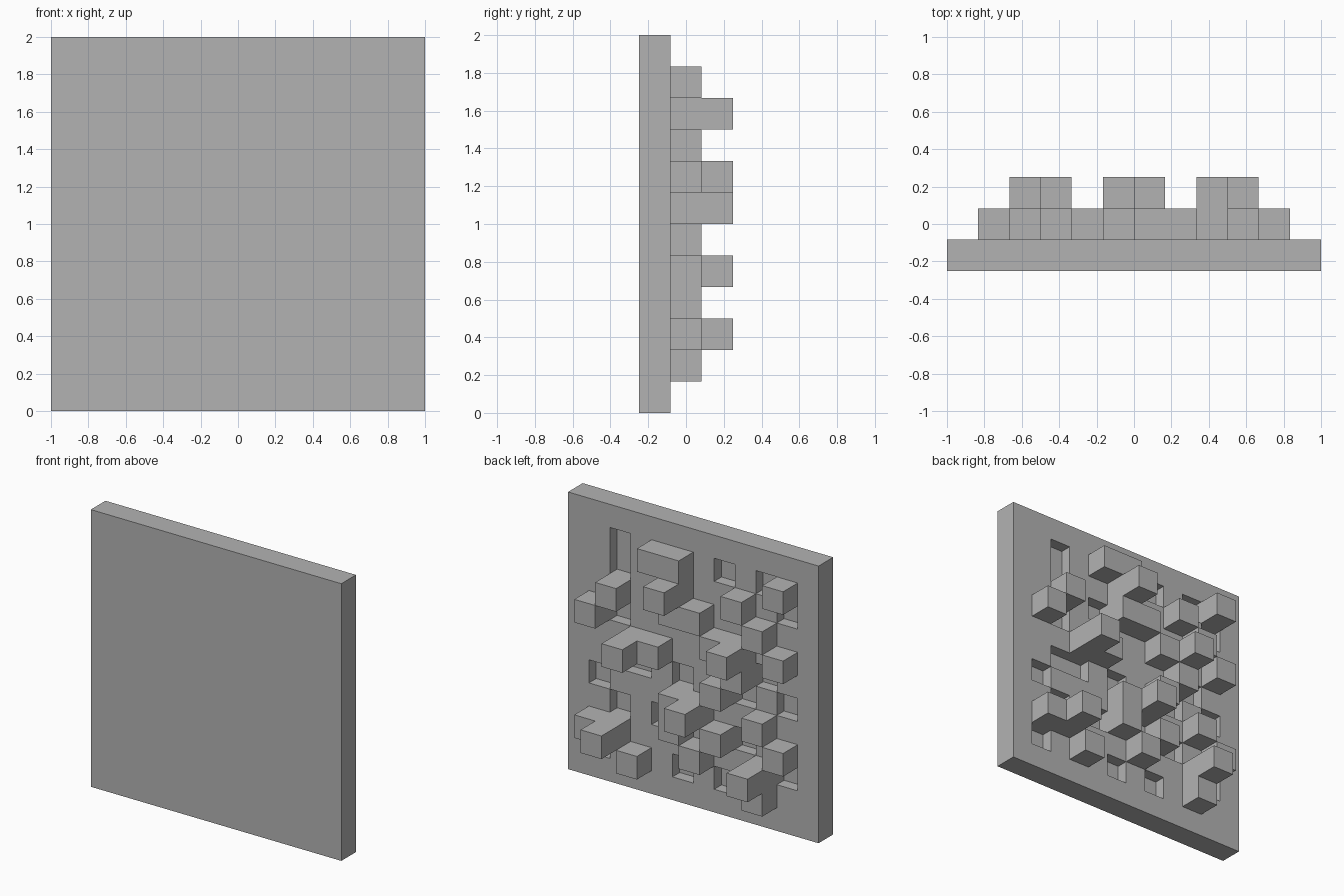
import bpy
import bmesh
from mathutils import Vector

cube = bpy.data.objects.get("Cube")
if cube:
    bpy.data.objects.remove(cube, do_unlink=True)

CELL = 1 / 6
FRONT = -1
HEIGHT = {"o": -0.5, ".": 0, "#": 1, "@": 2}
LEVELS = [-1, -0.5, 0, 1, 2]

# Relief plan seen from the back: o recess, # block, @ double block
PLAN = [
    "............",
    "..o.##.o.o#.",
    "..o..@..#.o.",
    "..#.o##..#..",
    ".#o....#@.#.",
    "...@#...#o..",
    "..oo.o.#o.o.",
    ".o...#@..#..",
    "..o.o#.#o.#.",
    ".#@...#..@o.",
    ".o.#.o.o.#..",
    "............",
]
N = len(PLAN)


def height(col, row):
    if 0 <= col < N and 0 <= row < N:
        return HEIGHT[PLAN[row][col]]
    return FRONT


def point(col, row, level):
    return Vector((1 - col * CELL, (level - 0.5) * CELL, 2 - row * CELL))


def add_face(bm, corners, outward):
    face = bm.faces.new([bm.verts.new(point(*c)) for c in corners])
    face.normal_update()
    if face.normal.dot(outward) < 0:
        face.normal_flip()


bm = bmesh.new()
for row in range(N):
    for col in range(N):
        h = height(col, row)
        ring = [(col, row), (col + 1, row), (col + 1, row + 1), (col, row + 1)]
        # Raised cap of this cell and the flat front behind it
        add_face(bm, [(c, r, h) for c, r in ring], Vector((0, 1, 0)))
        add_face(bm, [(c, r, FRONT) for c, r in ring], Vector((0, -1, 0)))
        # Walls down to each lower neighbour
        steps = [(0, -1), (1, 0), (0, 1), (-1, 0)]
        for side, (dc, dr) in enumerate(steps):
            low = height(col + dc, row + dr)
            a, b = ring[side], ring[(side + 1) % 4]
            for z0, z1 in zip(LEVELS, LEVELS[1:]):
                if z0 >= low and z1 <= h:
                    add_face(bm, [(*a, z0), (*b, z0), (*b, z1), (*a, z1)],
                             Vector((-dc, 0, -dr)))

bmesh.ops.remove_doubles(bm, verts=bm.verts, dist=0.0001)
mesh = bpy.data.meshes.new("relief_panel")
bm.to_mesh(mesh)
bm.free()

# Single plain grey
grey = bpy.data.materials.new("plain_grey")
grey.use_nodes = True
colour = (0.45, 0.45, 0.45, 1)
grey.diffuse_color = colour
grey.node_tree.nodes["Principled BSDF"].inputs["Base Color"].default_value = colour
mesh.materials.append(grey)

panel = bpy.data.objects.new("relief_panel", mesh)
bpy.context.scene.collection.objects.link(panel)
